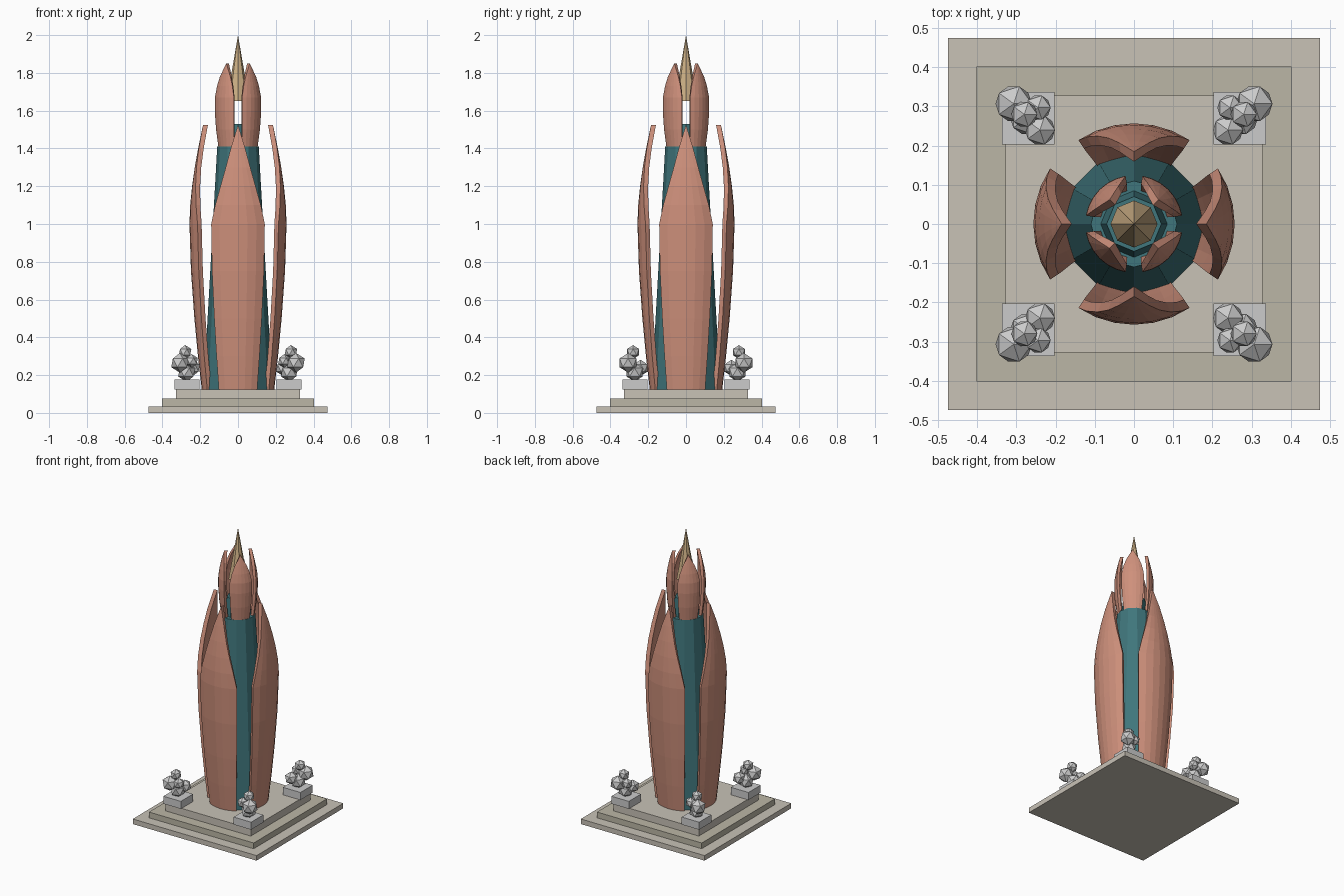
import bpy, bmesh
from math import radians, cos, sin, pi
from mathutils import Matrix

if "Cube" in bpy.data.objects:
    bpy.data.objects.remove(bpy.data.objects["Cube"])


def material(name, rgb):
    m = bpy.data.materials.new(name)
    m.diffuse_color = (*rgb, 1)
    m.use_nodes = True
    m.node_tree.nodes["Principled BSDF"].inputs["Base Color"].default_value = m.diffuse_color
    return m


STONE = material("stone", (0.58, 0.54, 0.47))
STONE_DARK = material("stone_dark", (0.50, 0.47, 0.38))
TEAL = material("teal", (0.05, 0.18, 0.20))
COPPER = material("copper", (0.62, 0.28, 0.20))
GOLD = material("gold", (0.62, 0.44, 0.24))


def finish(name, bm, mat=None):
    bmesh.ops.remove_doubles(bm, verts=bm.verts, dist=0.0005)
    bmesh.ops.recalc_face_normals(bm, faces=bm.faces)
    me = bpy.data.meshes.new(name)
    bm.to_mesh(me)
    bm.free()
    ob = bpy.data.objects.new(name, me)
    bpy.context.collection.objects.link(ob)
    if mat:
        me.materials.append(mat)
    return ob


def box(name, x, y, half, z0, z1, mat=None):
    bm = bmesh.new()
    bmesh.ops.create_cube(bm, size=1, matrix=Matrix.Translation((x, y, (z0 + z1) / 2))
                          @ Matrix.Diagonal((2 * half, 2 * half, z1 - z0, 1)))
    finish(name, bm, mat)


def cone(name, sides, r0, r1, z0, z1, mat):
    bm = bmesh.new()
    bmesh.ops.create_cone(bm, cap_ends=True, segments=sides, radius1=r0, radius2=r1,
                          depth=z1 - z0, matrix=Matrix.Translation((0, 0, (z0 + z1) / 2))
                          @ Matrix.Rotation(pi / 2, 4, 'Z'))
    finish(name, bm, mat)


def petal(name, facing, profile, thick, mat, n=6):
    """Curved shell; profile rows are (z, outer radius, half angle in degrees)."""
    bm = bmesh.new()
    rings = []
    for z, r, half in profile:
        a = [radians(facing + half * (2 * i / n - 1)) for i in range(n + 1)]
        loop = [(r, t) for t in a] + [(r - thick, t) for t in reversed(a)]
        rings.append([bm.verts.new((q * cos(t), q * sin(t), z)) for q, t in loop])
    m = 2 * n + 2
    for lo, hi in zip(rings, rings[1:]):
        for i in range(m):
            j = (i + 1) % m
            bm.faces.new((lo[i], lo[j], hi[j], hi[i]))
    for i in range(n):
        bm.faces.new((rings[0][i], rings[0][i + 1], rings[0][m - 2 - i], rings[0][m - 1 - i]))
    finish(name, bm, mat)


# Stepped square base
box("base_lower", 0, 0, 0.475, 0, 0.035, STONE)
box("base_middle", 0, 0, 0.402, 0.035, 0.075, STONE_DARK)
box("base_upper", 0, 0, 0.328, 0.075, 0.125, STONE)

# Tapering tower core, neck and floating spire
cone("tower_core", 12, 0.182, 0.11, 0.125, 1.41, TEAL)
cone("tower_neck", 8, 0.085, 0.07, 1.41, 1.53, TEAL)
cone("spire", 8, 0.06, 0.0, 1.65, 2.0, GOLD)

# Four large petals on the sides, four small ones on the diagonals
LARGE = [(0.125, 0.192, 32), (0.3, 0.212, 32.5), (0.5, 0.231, 33), (0.75, 0.249, 33.5),
         (1.0, 0.257, 33.5), (1.1, 0.253, 28.5), (1.2, 0.243, 22.5), (1.3, 0.229, 16.5),
         (1.4, 0.211, 10.5), (1.525, 0.185, 0.1)]
SMALL = [(1.4, 0.105, 33), (1.5, 0.118, 34.5), (1.6, 0.125, 35), (1.67, 0.124, 35),
         (1.73, 0.115, 30), (1.78, 0.104, 22), (1.85, 0.088, 0.1)]
for k in range(4):
    petal(f"large_petal_{k + 1}", 90 * k, LARGE, 0.026, COPPER)
    petal(f"small_petal_{k + 1}", 90 * k + 45, SMALL, 0.02, COPPER)

# Corner planters with clustered faceted shrubs (mirrored to each corner)
BALLS = [(0.307, 0.307, 0.265, 0.052), (0.24, 0.24, 0.238, 0.043), (0.28, 0.28, 0.322, 0.037),
         (0.272, 0.272, 0.215, 0.05), (0.245, 0.297, 0.275, 0.036)]
for k, (sx, sy) in enumerate([(1, 1), (-1, 1), (-1, -1), (1, -1)]):
    box(f"planter_{k + 1}", sx * 0.27, sy * 0.27, 0.067, 0.125, 0.177)
    bm = bmesh.new()
    for x, y, z, r in BALLS:
        bmesh.ops.create_icosphere(bm, subdivisions=1, radius=r,
                                   matrix=Matrix.Translation((sx * x, sy * y, z)))
    finish(f"shrub_{k + 1}", bm)
